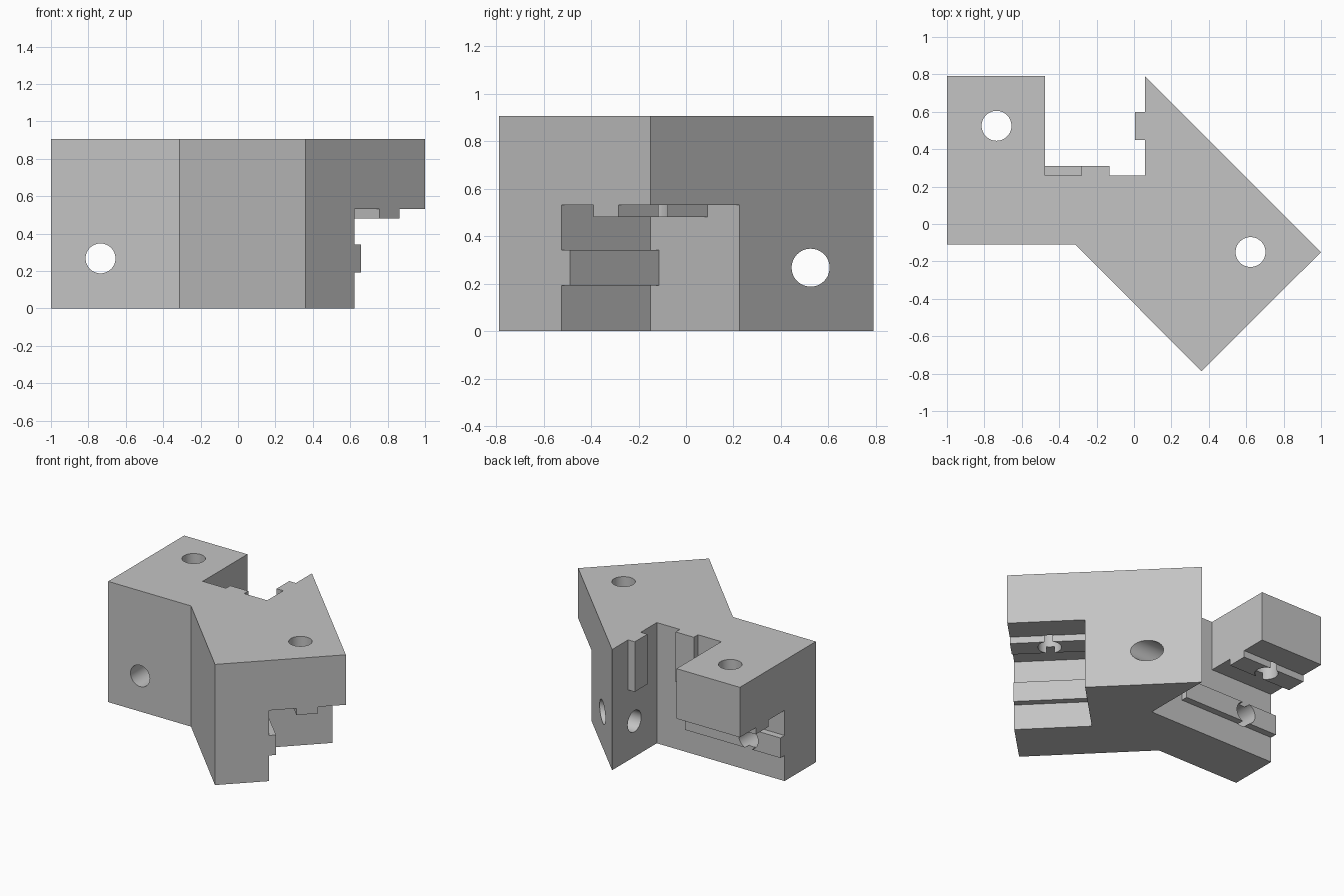
import bpy, bmesh
from math import pi
from mathutils import Matrix, Vector

cube = bpy.data.objects.get("Cube")
if cube:
    bpy.data.objects.remove(cube, do_unlink=True)

grey = bpy.data.materials.new("plain_grey")
grey.use_nodes = True
colour = (0.55, 0.55, 0.55, 1)
grey.diffuse_color = colour
grey.node_tree.nodes["Principled BSDF"].inputs["Base Color"].default_value = colour

HEIGHT, BAR, WALL = 0.905, 0.53, 0.26      # bracket height, bar size, wall plane
HALF, MID, KEY, R = BAR / 2, 0.267, 0.075, 0.08
ARM = Matrix.Translation((0.623, -0.15, 0)) @ Matrix.Rotation(-pi / 4, 4, "Z")


def make(name, bm):
    bmesh.ops.recalc_face_normals(bm, faces=bm.faces)
    mesh = bpy.data.meshes.new(name)
    bm.to_mesh(mesh)
    bm.free()
    mesh.materials.append(grey)
    obj = bpy.data.objects.new(name, mesh)
    bpy.context.collection.objects.link(obj)
    return obj


def box(name, lo, hi, frame=Matrix()):
    lo, hi = Vector(lo), Vector(hi)
    bm = bmesh.new()
    m = frame @ Matrix.Translation((lo + hi) / 2) @ Matrix.Diagonal((*(hi - lo), 1))
    bmesh.ops.create_cube(bm, size=1, matrix=m)
    return make(name, bm)


def drill(name, start, end):
    start, end = Vector(start), Vector(end)
    axis = end - start
    turn = axis.to_track_quat("Z", "Y").to_matrix().to_4x4()
    bm = bmesh.new()
    bmesh.ops.create_cone(bm, cap_ends=True, segments=48, radius1=R, radius2=R,
                          depth=axis.length,
                          matrix=Matrix.Translation((start + end) / 2) @ turn)
    return make(name, bm)


def combine(body, tool, operation):
    mod = body.modifiers.new(tool.name, "BOOLEAN")
    mod.operation, mod.solver, mod.object = operation, "EXACT", tool
    bpy.context.view_layer.objects.active = body
    bpy.ops.object.modifier_apply(modifier=mod.name)
    bpy.data.objects.remove(tool, do_unlink=True)


# Body: straight arm, post recess and diagonal arm in one outline
outline = [(-1, -0.11), (-0.313, -0.11), (0.36, -0.787), (1, -0.15), (0.06, 0.79),
           (0.06, WALL), (-0.475, WALL), (-0.475, 0.79), (-1, 0.79)]
bm = bmesh.new()
base = bm.faces.new([bm.verts.new((x, y, 0)) for x, y in outline])
top = bmesh.ops.extrude_face_region(bm, geom=[base])["geom"]
bmesh.ops.translate(bm, vec=(0, 0, HEIGHT),
                    verts=[v for v in top if isinstance(v, bmesh.types.BMVert)])
body = make("corner_bracket", bm)

# Bar recesses under both arms
combine(body, box("arm_recess", (-1.2, WALL, -0.2), (-0.4, 1, BAR)), "DIFFERENCE")
combine(body, box("diagonal_recess", (-HALF, -HALF, -0.2), (0.6, 0.6, BAR), ARM), "DIFFERENCE")

# Locating ribs
px, py, sink = -0.207, 0.525, 0.03
low, high = MID - KEY, MID + KEY
ribs = [
    box("arm_wall_rib", (-1, WALL - sink, low), (px, 0.31, high)),
    box("arm_ceiling_rib", (-1, py - KEY, 0.48), (-0.475, py + KEY, BAR + sink)),
    box("post_wall_rib", (px - KEY, WALL - sink, BAR), (px + KEY, 0.31, HEIGHT)),
    box("post_side_rib", (0.005, py - KEY, BAR), (0.06 + sink, py + KEY, HEIGHT)),
    box("diagonal_wall_rib", (-HALF - sink, -HALF - sink, low), (HALF, 0.05 - HALF, high), ARM),
    box("diagonal_ceiling_rib", (-HALF - sink, -KEY, 0.48), (HALF, KEY, BAR + sink), ARM),
]
for rib in ribs:
    combine(body, rib, "UNION")

# Bolt holes
holes = [
    drill("arm_top_hole", (-0.735, py, 0.4), (-0.735, py, 1.1)),
    drill("arm_wall_hole", (-0.735, -0.3, MID), (-0.735, 0.5, MID)),
    drill("post_hole", (-0.1, py, MID), (0.6, py, MID)),
    drill("diagonal_top_hole", (0.623, -0.15, 0.4), (0.623, -0.15, 1.1)),
]
for hole in holes:
    combine(body, hole, "DIFFERENCE")

# Smooth bores, crisp edges
bpy.ops.object.select_all(action="DESELECT")
body.select_set(True)
bpy.context.view_layer.objects.active = body
bpy.ops.object.shade_smooth_by_angle(angle=pi / 6)
